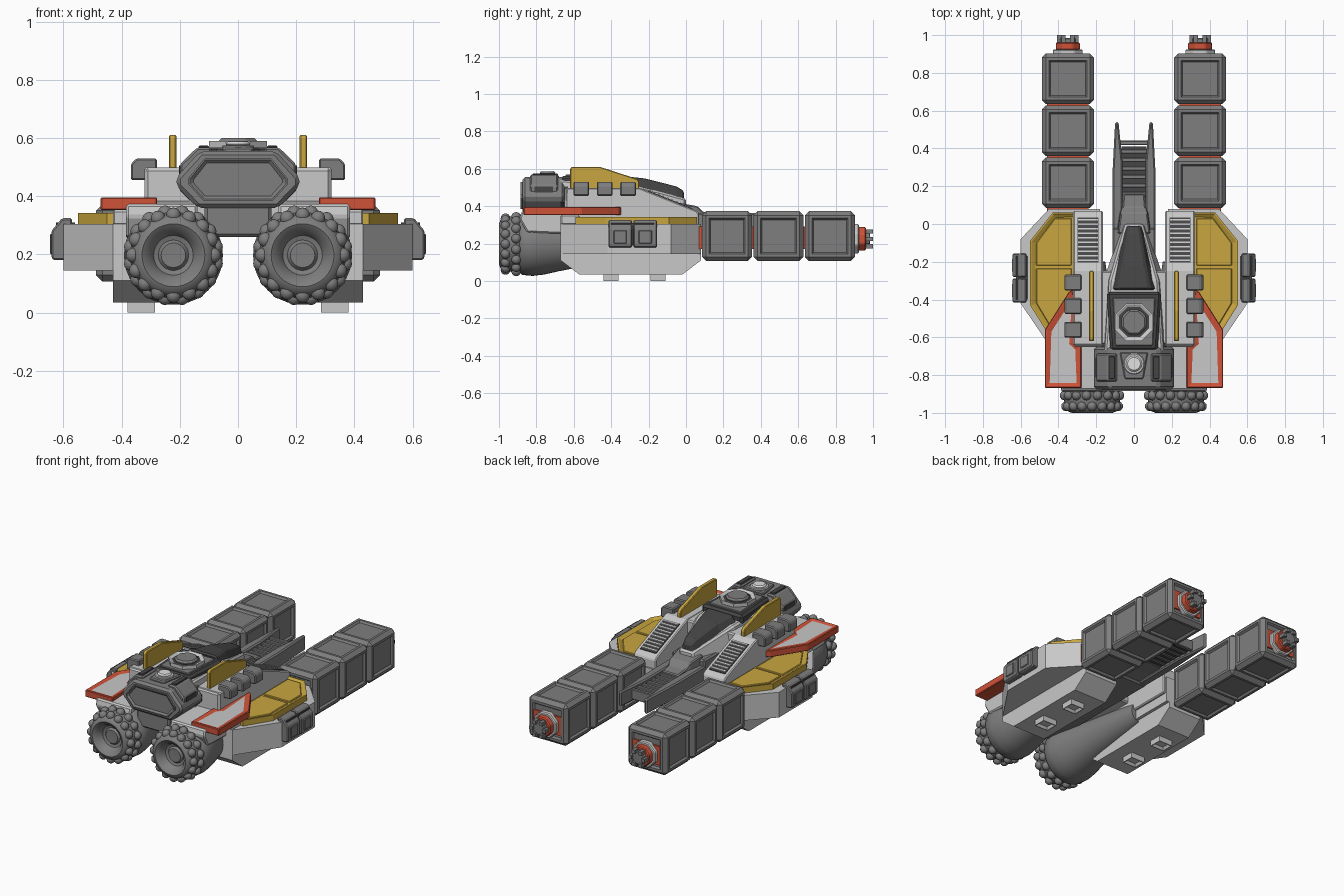
import bpy, bmesh, math
from mathutils import Matrix, Vector

if "Cube" in bpy.data.objects:
    bpy.data.objects.remove(bpy.data.objects["Cube"])


def material(name, rgb):
    m = bpy.data.materials.new(name)
    m.diffuse_color = (*rgb, 1)
    m.use_nodes = True
    m.node_tree.nodes["Principled BSDF"].inputs["Base Color"].default_value = m.diffuse_color
    return m


LIGHT = material("light_grey", (0.58, 0.58, 0.58))
MID = material("mid_grey", (0.21, 0.21, 0.21))
DARK = material("dark_grey", (0.06, 0.06, 0.06))
YELLOW = material("yellow", (0.58, 0.38, 0.05))
RED = material("red", (0.62, 0.085, 0.04))
WHITE = material("white", (0.75, 0.75, 0.75))


def finish(name, bm, mat, mirror=False, bevel=0.0, smooth=False):
    bmesh.ops.recalc_face_normals(bm, faces=bm.faces)
    me = bpy.data.meshes.new(name)
    bm.to_mesh(me)
    bm.free()
    ob = bpy.data.objects.new(name, me)
    bpy.context.collection.objects.link(ob)
    for m in (mat if isinstance(mat, list) else [mat]):
        me.materials.append(m)
    if smooth:
        for o in bpy.context.selected_objects:
            o.select_set(False)
        ob.select_set(True)
        bpy.context.view_layer.objects.active = ob
        bpy.ops.object.shade_smooth_by_angle(angle=math.radians(40))
    if bevel:
        b = ob.modifiers.new("bevel", 'BEVEL')
        b.width, b.segments, b.limit_method = bevel, 1, 'ANGLE'
    if mirror:
        ob.modifiers.new("mirror", 'MIRROR')
    return ob


def prism(name, pts, axis, a, b, mat, mirror=False, bevel=0.0, inset=None):
    """Extrude a 2D outline along an axis; inset = (thickness, depth, cap side, material_index)."""
    put = {'x': lambda p, t: (t, p[0], p[1]), 'y': lambda p, t: (p[0], t, p[1]),
           'z': lambda p, t: (p[0], p[1], t)}[axis]
    bm = bmesh.new()
    va = [bm.verts.new(put(p, a)) for p in pts]
    vb = [bm.verts.new(put(p, b)) for p in pts]
    caps = [bm.faces.new(va), bm.faces.new(vb)]
    n = len(pts)
    for i in range(n):
        bm.faces.new((va[i], va[(i + 1) % n], vb[(i + 1) % n], vb[i]))
    bmesh.ops.recalc_face_normals(bm, faces=bm.faces)
    if inset:
        f = caps[inset[2]]
        bmesh.ops.inset_region(bm, faces=[f], thickness=inset[0] * 0.3)
        bmesh.ops.inset_region(bm, faces=[f], thickness=inset[0] * 0.7, depth=inset[1])
        f.material_index = inset[3]
    return finish(name, bm, mat, mirror, bevel)


def box(name, x, y, z, mat, mirror=False, bevel=0.0, inset=None):
    return prism(name, [(x[0], y[0]), (x[1], y[0]), (x[1], y[1]), (x[0], y[1])], 'z', z[0], z[1],
                 mat, mirror, bevel, inset)


def loft(name, sections, mat, bevel=0.0):
    """Trapezoid sections along y: (y, half width bottom, z bottom, half width top, z top)."""
    bm = bmesh.new()
    rings = [[bm.verts.new(c) for c in ((-wb, y, zb), (wb, y, zb), (wt, y, zt), (-wt, y, zt))]
             for y, wb, zb, wt, zt in sections]
    for r, s in zip(rings, rings[1:]):
        for i in range(4):
            bm.faces.new((r[i], r[(i + 1) % 4], s[(i + 1) % 4], s[i]))
    bm.faces.new(rings[0])
    bm.faces.new(rings[-1])
    return finish(name, bm, mat, False, bevel)


def ngon(cx, cy, r, n=8, turn=0.5):
    return [(cx + r * math.cos((i + turn) * math.tau / n), cy + r * math.sin((i + turn) * math.tau / n))
            for i in range(n)]


# Cargo pods: chamfered crates with recessed panels on every side
for i in range(3):
    bm = bmesh.new()
    y0 = 0.085 + i * 0.275
    bmesh.ops.create_cube(bm, size=1, matrix=Matrix.Translation((0.35, y0 + 0.134, 0.24))
                          @ Matrix.Diagonal((0.276, 0.268, 0.266, 1)))
    bmesh.ops.bevel(bm, geom=bm.edges[:], offset=0.022, segments=1, affect='EDGES')
    big = [f for f in bm.faces if f.calc_area() > 0.03]
    bmesh.ops.inset_individual(bm, faces=big, thickness=0.022)
    bmesh.ops.inset_individual(bm, faces=big, thickness=0.012, depth=-0.012)
    finish(f"cargo_pod_{i + 1}", bm, MID, True)
box("pod_core", (0.24, 0.46), (0.05, 0.9), (0.17, 0.29), RED, True)

# Pod end nozzles
prism("nozzle_plate", ngon(0.35, 0.225, 0.085), 'y', 0.89, 0.925, LIGHT, True, 0.006)
prism("nozzle_ring", ngon(0.35, 0.225, 0.068), 'y', 0.92, 0.962, RED, True, 0.006)
prism("nozzle_hub", ngon(0.35, 0.225, 0.045), 'y', 0.95, 0.985, MID, True, 0.005)
for i in range(6):
    a = i * math.tau / 6
    prism(f"nozzle_prong_{i}", ngon(0.35 + 0.046 * math.cos(a), 0.225 + 0.046 * math.sin(a), 0.016, 4),
          'y', 0.94, 1.0, MID, True)

# Side hulls with keel and landing feet
prism("side_hull", [(.18, .08), (.45, .08), (.6, -.08), (.6, -.42), (.43, -.67), (.18, -.67)], 'z',
      0.144, 0.305, LIGHT, True)
prism("keel", [(-.67, .15), (-.67, .11), (-.57, .034), (-.02, .034), (.08, .11), (.08, .15)], 'x',
      0.2, 0.43, LIGHT, True)
for y in (-0.40, -0.15):
    box("landing_foot", (.285, .38), (y - .04, y + .04), (0, .04), LIGHT, True, 0, (.02, -.015, 0, 0))
box("hull_shoulder", (.2, .43), (-.67, -.57), (.3, .352), LIGHT, True, 0.006)

# Yellow deck plates with panels
prism("yellow_deck", [(.3, .06), (.43, .06), (.55, -.09), (.55, -.43), (.45, -.59), (.3, -.59)], 'z',
      0.30, 0.342, YELLOW, True, 0, (.03, -.012, 1, 0))
prism("deck_panel_rear", [(.33, .03), (.42, .03), (.518, -.1), (.518, -.22), (.33, -.22)], 'z', .32, .338,
      YELLOW, True, .004)
prism("deck_panel_front", [(.33, -.235), (.518, -.235), (.518, -.42), (.44, -.55), (.33, -.55)], 'z', .32,
      .336, YELLOW, True, .004)

# Side equipment boxes
for y in (-0.352, -0.218):
    prism("side_box", [(.57, .18), (.635, .18), (.642, .19), (.642, .28), (.605, .325), (.57, .325)], 'y',
          y - .063, y + .063, MID, True, 0.006)
    box("side_box_rib", (.63, .647), (y - .035, y + .035), (.2, .27), MID, True, .004)
box("side_box_mount", (.56, .625), (-.40, -.17), (.19, .31), DARK, True)

# Main body and sloped pylons
box("main_body", (-.318, .318), (-.65, -.25), (.27, .495), LIGHT, False, .008)
prism("pylon", [(.07, .2), (.07, .36), (.055, .376), (-.25, .498), (-.64, .498), (-.65, .2)], 'x', .165, .322,
      LIGHT, True, .006)


def slope(y):
    return 0.498 - (y + 0.25) * 0.4


# Vent grilles on the pylon slope
prism("vent", [(.035, slope(.035) - .01), (.035, slope(.035) + .004), (-.205, slope(-.205) + .004),
               (-.205, slope(-.205) - .01)], 'x', .187, .3, DARK, True)
for i in range(10):
    y = -0.193 + i * 0.024
    prism("vent_slat", [(y - .004, slope(y) - .003), (y + .004, slope(y) - .006), (y + .004, slope(y) + .008),
                        (y - .004, slope(y) + .011)], 'x', .19, .297, LIGHT, True)

# Engine cowls
prism("engine_cowl", [(-.62, .25), (-.85, .26), (-.89, .33), (-.88, .372), (-.62, .385)], 'x', .14, .385,
      LIGHT, True, .008)

# Engines: turned bell with a dished front
profile = [(0, -.955), (.042, -.957), (.052, -.945), (.068, -.95), (.085, -.985), (.108, -1), (.128, -.992),
           (.143, -.965), (.148, -.935), (.15, -.89), (.165, -.875), (.17, -.82), (.163, -.76), (.145, -.68),
           (.12, -.55), (.095, -.38), (.07, -.2), (0, -.19)]
bm = bmesh.new()
vs = [bm.verts.new((.222 + r, y, .197)) for r, y in profile]
es = [bm.edges.new(p) for p in zip(vs, vs[1:])]
bmesh.ops.spin(bm, geom=vs + es, cent=(.222, 0, .197), axis=(0, 1, 0), angle=math.tau, steps=40)
bmesh.ops.remove_doubles(bm, verts=bm.verts, dist=1e-4)
finish("engine", bm, MID, True, 0, True)
# Two rows of studs round each engine
bm = bmesh.new()
for y, r, t in ((-.965, .138, 0), (-.908, .148, .5)):
    for i in range(16):
        a = (i + t) * math.tau / 16
        bmesh.ops.create_uvsphere(bm, u_segments=10, v_segments=8, radius=.026, matrix=Matrix.Translation(
            (.222 + r * math.cos(a), y, .197 + r * math.sin(a))))
finish("engine_studs", bm, MID, True, 0, True)

# Central chassis, rails and rungs
box("chassis", (-.115, .115), (-.86, -.02), (.26, .4), MID, False, .01)
loft("chassis_nose", [(-.05, .1, .27, .085, .42), (.06, .085, .28, .07, .4), (.09, .075, .28, .06, .37),
                      (.16, .075, .28, .055, .36)], MID, .006)
prism("rail", [(.06, -.2), (.115, -.2), (.115, .25), (.1, .54), (.082, .54), (.06, .32)], 'z', .265, .362,
      MID, True, .008)
for i in range(7):
    y = .43 - i * .045
    box("rung", (-.075, .075), (y - .012, y + .012), (.28, .345), MID, False, .004)
box("rail_floor", (-.065, .065), (.1, .41), (.285, .305), DARK)

# Cabin, canopy and roof hatch
loft("cabin", [(.0, .06, .37, .045, .44), (-.3, .165, .37, .13, .52), (-.68, .17, .37, .155, .54)], LIGHT, .01)
loft("canopy", [(-.01, .045, .42, .026, .48), (-.05, .058, .43, .036, .505), (-.22, .1, .47, .062, .548),
                (-.35, .13, .5, .085, .562)], DARK, .01)
prism("roof_hatch", [(-.145, -.36), (.145, -.36), (.125, -.67), (-.125, -.67)], 'z', .5, .562, DARK, False, .014)
prism("hatch_panel", [(-.112, -.39), (.112, -.39), (.1, -.645), (-.1, -.645)], 'z', .55, .568, MID, False, .004)
prism("hatch_ring", ngon(0, -.52, .108), 'z', .555, .59, [LIGHT, DARK], False, 0, (.022, -.008, 1, 1))
prism("hatch_cover", ngon(0, -.52, .072), 'z', .575, .6, MID, False, .01)

# Front head
prism("head", [(-.13, .555), (.13, .555), (.212, .465), (.212, .435), (.14, .36), (-.14, .36), (-.212, .435),
               (-.212, .465)], 'y', -.875, -.65, MID, False, .014)
prism("head_face", [(-.115, .53), (.115, .53), (.17, .462), (.17, .44), (.12, .385), (-.12, .385),
                    (-.17, .44), (-.17, .462)], 'y', -.885, -.86, [MID, MID], False, 0, (.02, -.012, 0, 1))
prism("head_collar", [(-.12, .545), (.12, .545), (.2, .46), (.2, .42), (.15, .37), (-.15, .37), (-.2, .42),
                      (-.2, .46)], 'y', -.67, -.63, DARK)
prism("head_side_pod", [(.09, .5), (.09, .568), (.14, .568), (.2, .51), (.2, .47)], 'y', -.835, -.685, MID,
      True, .008)
box("head_side_window", (.196, .203), (-.81, -.71), (.472, .505), DARK, True)
box("head_vent", (.1, .135), (-.82, -.7), (.56, .574), DARK, True, .003)
prism("sensor_base", [(-.075, -.68), (.075, -.68), (.05, -.82), (-.05, -.82)], 'z', .54, .568, MID, False, .006)
prism("sensor_ring", ngon(0, -.74, .056, 20), 'z', .56, .575, LIGHT, False, .004)
prism("sensor_dome", ngon(0, -.74, .042, 20), 'z', .57, .588, WHITE, False, .008)

# Roof fins
prism("roof_fin", [(-.62, .48), (-.62, .6), (-.61, .61), (-.46, .61), (-.26, .545), (-.25, .53), (-.25, .48)],
      'x', .212, .238, YELLOW, True, .004)

# Roof edge boxes
for y in (-.31, -.435, -.56):
    prism("edge_box", [(.278, .49), (.278, .53), (.35, .53), (.368, .512), (.368, .455), (.31, .455)], 'y',
          y - .042, y + .042, MID, True, .006)

# Red trimmed wings
wing = [(.31, -.34), (.345, -.36), (.472, -.56), (.472, -.868), (.278, -.868), (.278, -.65), (.31, -.62)]
prism("wing_trim", wing, 'z', .352, .396, [RED, LIGHT], True, .004, (.036, -.006, 1, 1))
